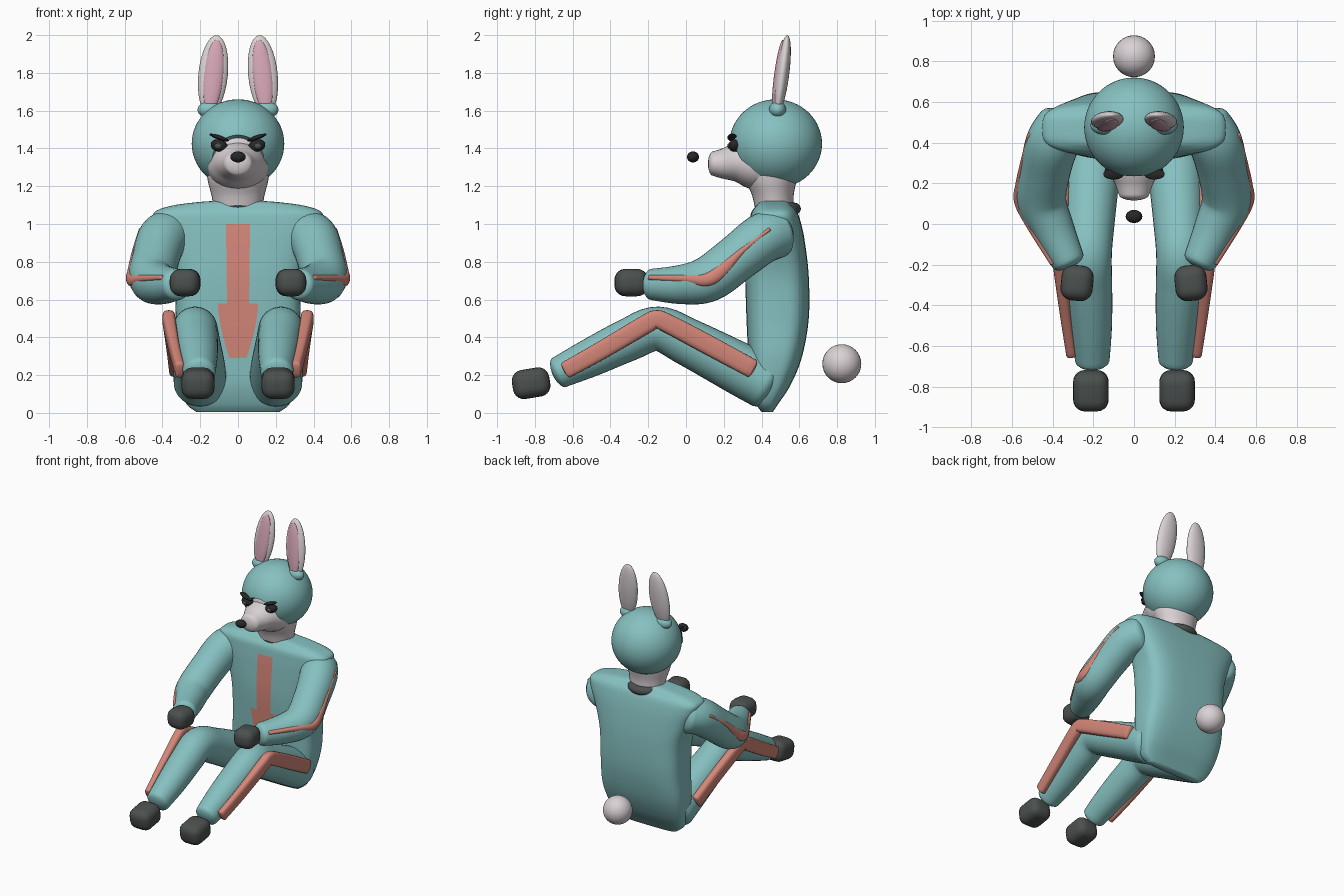
import bpy, bmesh, math
from mathutils import Vector, Matrix

old = bpy.data.objects.get("Cube")
if old:
    bpy.data.objects.remove(old, do_unlink=True)


def material(name, rgb):
    m = bpy.data.materials.new(name)
    m.use_nodes = True
    m.diffuse_color = (*rgb, 1)
    m.node_tree.nodes["Principled BSDF"].inputs["Base Color"].default_value = (*rgb, 1)
    return m


TEAL = material("teal_suit", (0.24, 0.53, 0.53))
SALMON = material("salmon_stripe", (0.66, 0.24, 0.19))
WHITE = material("pale_fur", (0.70, 0.64, 0.66))
PINK = material("ear_pink", (0.66, 0.38, 0.46))
DARK = material("dark_grey", (0.07, 0.08, 0.075))
BLACK = material("black", (0.02, 0.02, 0.02))


def finish(name, bm, mat):
    bmesh.ops.recalc_face_normals(bm, faces=bm.faces[:])
    for f in bm.faces:
        f.smooth = True
    me = bpy.data.meshes.new(name)
    bm.to_mesh(me)
    bm.free()
    me.materials.append(mat)
    ob = bpy.data.objects.new(name, me)
    bpy.context.collection.objects.link(ob)
    return ob


def ball(name, loc, radii, mat, rot=(0, 0, 0), seg=32):
    bm = bmesh.new()
    bmesh.ops.create_uvsphere(bm, u_segments=seg, v_segments=seg // 2, radius=1)
    ob = finish(name, bm, mat)
    ob.location, ob.scale, ob.rotation_euler = loc, radii, rot
    return ob


def rounded_box(name, loc, size, mat, rot=(0, 0, 0)):
    bm = bmesh.new()
    bmesh.ops.create_cube(bm, size=1, matrix=Matrix.Diagonal((*size, 1)))
    bmesh.ops.bevel(bm, geom=bm.edges[:], offset=0.058, segments=5,
                    profile=0.5, affect='EDGES')
    ob = finish(name, bm, mat)
    ob.location, ob.rotation_euler = loc, rot
    return ob


def smooth_path(pts, steps=6):
    """Catmull-Rom samples of rows (x, y, z, width radius, depth radius)."""
    pts = [Vector(p) for p in pts]
    ext = [pts[0]] + pts + [pts[-1]]
    out = []
    for i in range(1, len(ext) - 2):
        a, b, c, d = ext[i - 1:i + 3]
        for k in range(steps):
            t = k / steps
            out.append(b + (c - a) * (t / 2) + (a * 2 - b * 5 + c * 4 - d) * (t * t / 2)
                       + (b * 3 - a - c * 3 + d) * (t ** 3 / 2))
    return out + [pts[-1]]


def tube(name, pts, mat, power=2.0, axis=None, seg=32):
    """Skin superelliptic rings along a smooth path, with rounded ends."""
    rows = smooth_path(pts)
    bm, rings = bmesh.new(), []
    centres = [Vector(r[:3]) for r in rows]

    def ring(c, t, a, b):
        n = (Vector((1, 0, 0)) - t * t.x).normalized()
        w = t.cross(n)
        vs = []
        for k in range(seg):
            u = 2 * math.pi * k / seg
            p, q = math.cos(u), math.sin(u)
            p = math.copysign(abs(p) ** (2 / power), p)
            q = math.copysign(abs(q) ** (2 / power), q)
            vs.append(bm.verts.new(c + n * (a * p) + w * (b * q)))
        rings.append(vs)

    last = len(rows) - 1
    for i, r in enumerate(rows):
        t = axis or (centres[min(i + 1, last)] - centres[max(i - 1, 0)]).normalized()
        a, b = max(r[3], 0.002), max(r[4], 0.002)
        dome = min(a, b) * 0.45 if axis is None else 0
        caps = (0.15, 0.5, 0.8, 0.95)
        if i == 0 and dome:
            for s in caps:
                ring(centres[i] - t * dome * math.sqrt(1 - s * s), t, a * s, b * s)
        ring(centres[i], t, a, b)
        if i == last and dome:
            for s in reversed(caps):
                ring(centres[i] + t * dome * math.sqrt(1 - s * s), t, a * s, b * s)
    for lo, hi in zip(rings, rings[1:]):
        for k in range(seg):
            j = (k + 1) % seg
            bm.faces.new((lo[k], lo[j], hi[j], hi[k]))
    bm.faces.new(rings[0])
    bm.faces.new(rings[-1])
    return finish(name, bm, mat)


# Torso: boxy horizontal sections (height, front y, back y, half width)
UP = Vector((0, 0, 1))
sections = [(0.005, 0.40, 0.46, 0.22), (0.05, 0.37, 0.49, 0.275), (0.15, 0.34, 0.555, 0.315),
            (0.3, 0.33, 0.615, 0.335), (0.5, 0.32, 0.65, 0.33), (0.72, 0.315, 0.65, 0.34),
            (0.9, 0.325, 0.63, 0.395), (1.0, 0.335, 0.61, 0.44), (1.06, 0.345, 0.59, 0.445),
            (1.095, 0.37, 0.56, 0.36), (1.115, 0.39, 0.54, 0.22), (1.125, 0.42, 0.52, 0.08)]
torso_pts = [(0, (f + b) / 2, z, w, (b - f) / 2) for z, f, b, w in sections]
tube("torso", torso_pts, TEAL, power=3.5, axis=UP, seg=64)
torso_rows = smooth_path(torso_pts)


def chest_y(z):
    for p, q in zip(torso_rows, torso_rows[1:]):
        if p[2] <= z <= q[2]:
            t = (z - p[2]) / (q[2] - p[2])
            return (p[1] - p[4]) * (1 - t) + (q[1] - q[4]) * t


# Chest stripe: thin strip that follows the front of the torso
def strip(name, top, bottom, half_top, half_bottom, steps=16):
    bm, prev = bmesh.new(), None
    for i in range(steps + 1):
        t = i / steps
        z = top + (bottom - top) * t
        h = half_top + (half_bottom - half_top) * t ** 1.6
        y = chest_y(z) - 0.006
        row = [bm.verts.new((x, y, z)) for x in (-h, h)]
        if prev:
            bm.faces.new((prev[0], row[0], row[1], prev[1]))
        prev = row
    finish(name, bm, SALMON)


strip("chest_stripe", 1.0, 0.58, 0.063, 0.058)
strip("belly_stripe", 0.58, 0.29, 0.107, 0.045)

# Head: neck, skull, snout and a hood with a cut face opening
tube("neck", [(0, 0.47, 1.06, 0.125, 0.10), (0, 0.46, 1.15, 0.14, 0.11),
              (0, 0.45, 1.23, 0.16, 0.135), (0, 0.45, 1.32, 0.17, 0.15),
              (0, 0.46, 1.4, 0.16, 0.14)], WHITE, axis=UP)
ball("skull", (0, 0.46, 1.39), (0.2, 0.2, 0.19), WHITE)
tube("snout", [(0, 0.145, 1.32, 0.075, 0.065), (0, 0.2, 1.32, 0.095, 0.082),
               (0, 0.27, 1.325, 0.13, 0.105), (0, 0.34, 1.32, 0.16, 0.13),
               (0, 0.42, 1.31, 0.165, 0.14)], WHITE)
ball("nose", (0, 0.037, 1.355), (0.041, 0.032, 0.029), BLACK)
hood = ball("hood", (0, 0.475, 1.425), (0.245, 0.245, 0.235), TEAL, seg=64)
cutter = ball("face_cutter", (0, 0.2, 1.28), (0.175, 0.17, 0.195), TEAL, seg=64)
cutter.hide_render = True
cut = hood.modifiers.new("face_opening", 'BOOLEAN')
cut.operation, cut.object, cut.solver = 'DIFFERENCE', cutter, 'EXACT'
bpy.ops.object.select_all(action='DESELECT')
hood.select_set(True)
bpy.context.view_layer.objects.active = hood
bpy.ops.object.modifier_apply(modifier=cut.name)
bpy.data.objects.remove(cutter, do_unlink=True)
bpy.ops.object.shade_smooth_by_angle(angle=math.radians(35))

# Collar ring and round tail
bm = bmesh.new()
bmesh.ops.create_circle(bm, segments=32, radius=0.035,
                        matrix=Matrix.Translation((0.095, 0, 0)) @ Matrix.Rotation(math.pi / 2, 4, 'X'))
bmesh.ops.spin(bm, geom=bm.edges[:], axis=UP, cent=(0, 0, 0), angle=2 * math.pi,
               steps=40, use_merge=True)
collar = finish("collar", bm, DARK)
collar.location, collar.rotation_euler, collar.scale = (0, 0.485, 1.09), (-0.1, 0, 0), (1, 0.95, 0.9)
ball("tail", (0, 0.825, 0.26), (0.103, 0.103, 0.103), WHITE)

for side, s in (("left", 1), ("right", -1)):
    def mir(pts):
        return [(s * p[0], *p[1:3], p[3], p[-1]) for p in pts]

    # Ear with pink lining and cuff
    tilt = (-0.13, -0.1 * s, 0)
    ball(side + "_ear", (0.132 * s, 0.51, 1.79), (0.078, 0.036, 0.212), WHITE, tilt)
    ball(side + "_ear_lining", (0.13 * s, 0.488, 1.785), (0.052, 0.022, 0.193), PINK, tilt)
    ball(side + "_ear_cuff", (0.148 * s, 0.485, 1.605), (0.066, 0.045, 0.045), TEAL)

    # Eye and angry brow
    ball(side + "_eye", (0.1 * s, 0.26, 1.415), (0.045, 0.036, 0.032), BLACK, (0, -0.25 * s, 0))
    ball(side + "_eye_glint", (0.105 * s, 0.227, 1.413), (0.018, 0.008, 0.014), DARK)
    ball(side + "_brow", (0.1 * s, 0.245, 1.458), (0.054, 0.026, 0.011), BLACK, (0, -0.33 * s, 0))

    # Arm, sleeve stripe and hand
    tube(side + "_arm", mir([(0.35, 0.48, 0.95, 0.13), (0.40, 0.40, 0.92, 0.132),
                             (0.435, 0.27, 0.82, 0.125), (0.455, 0.12, 0.71, 0.122),
                             (0.40, -0.02, 0.68, 0.105), (0.325, -0.18, 0.68, 0.083)]), TEAL)
    tube(side + "_sleeve_stripe",
         mir([(0.505, 0.44, 0.97, 0.02, 0.012), (0.54, 0.3, 0.86, 0.02, 0.018),
              (0.562, 0.19, 0.755, 0.022, 0.034), (0.568, 0.11, 0.705, 0.022, 0.034),
              (0.515, 0.0, 0.71, 0.02, 0.022), (0.395, -0.19, 0.715, 0.02, 0.014)]), SALMON)
    rounded_box(side + "_hand", (0.28 * s, -0.29, 0.69), (0.158, 0.175, 0.145), DARK, (0, 0, 0.1 * s))

    # Leg, trouser stripe and foot
    tube(side + "_leg", mir([(0.20, 0.42, 0.16, 0.14), (0.205, 0.28, 0.235, 0.138),
                             (0.22, 0.02, 0.37, 0.126), (0.227, -0.15, 0.445, 0.118),
                             (0.22, -0.31, 0.385, 0.113), (0.21, -0.5, 0.295, 0.102),
                             (0.205, -0.67, 0.215, 0.085)]), TEAL)
    tube(side + "_trouser_stripe",
         mir([(0.335, 0.35, 0.235, 0.03, 0.05), (0.35, 0.1, 0.37, 0.032, 0.052),
              (0.364, -0.1, 0.475, 0.034, 0.05), (0.366, -0.16, 0.495, 0.034, 0.048),
              (0.362, -0.22, 0.465, 0.034, 0.05), (0.335, -0.45, 0.33, 0.028, 0.048),
              (0.308, -0.635, 0.227, 0.026, 0.045)]), SALMON, power=3)
    rounded_box(side + "_foot", (0.212 * s, -0.82, 0.157), (0.175, 0.2, 0.155), DARK, (0.16, 0, 0))
